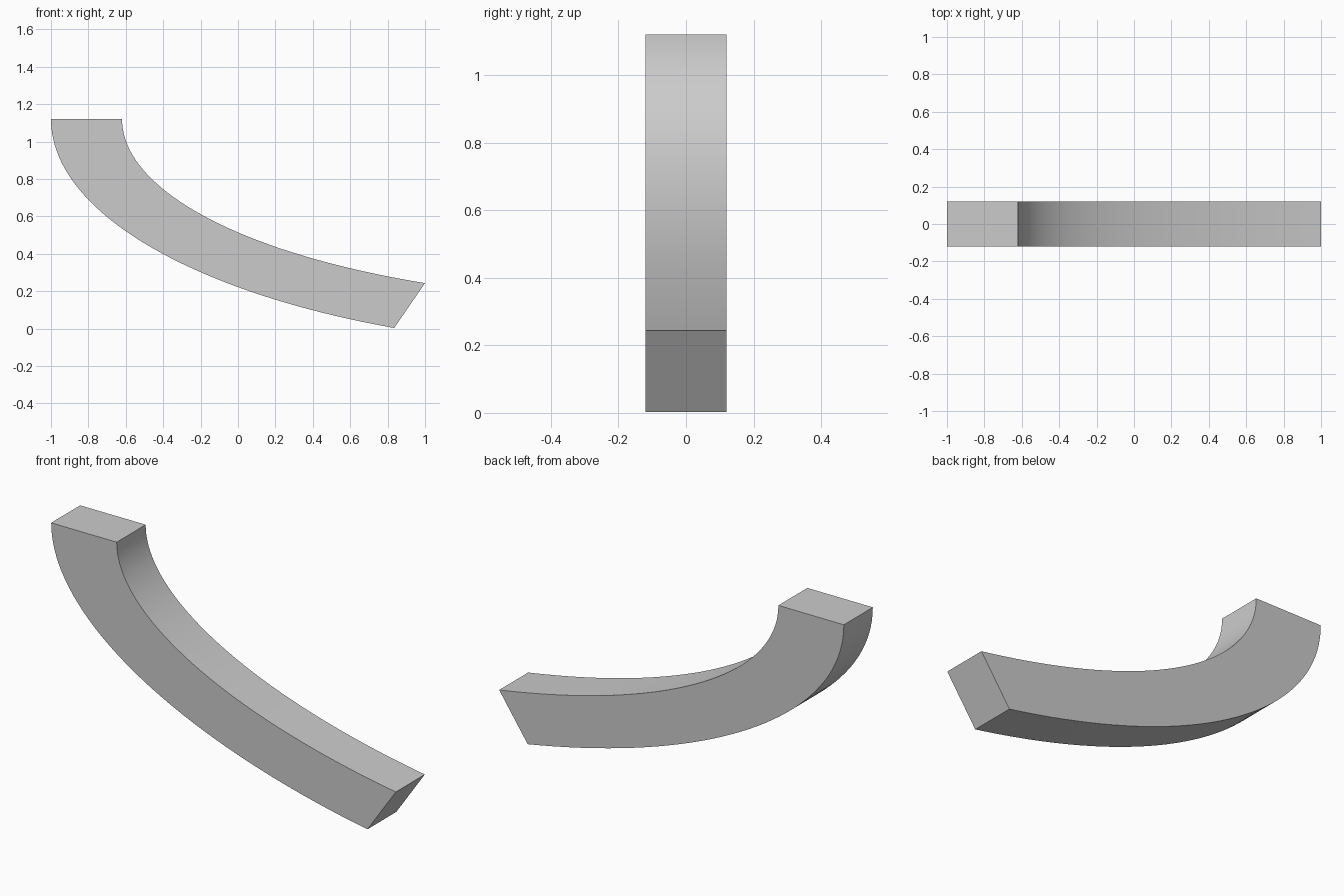
import bpy, bmesh, math

if "Cube" in bpy.data.objects:
    bpy.data.objects.remove(bpy.data.objects["Cube"])

TOP = 1.12      # height of the flat top end
HALF = 0.12     # half thickness in y
STEPS = 40


def arc(x_start, x_end, a, b):
    """Elliptical arc dropping from the top end to x_end, as (x, z) points."""
    cx = x_start + a
    t_end = math.acos((cx - x_end) / a)
    return [(cx - a * math.cos(t_end * i / STEPS),
             TOP - b * math.sin(t_end * i / STEPS)) for i in range(STEPS + 1)]


# Side profile: outer curve down, inner curve back up
outer = arc(-1.0, 0.835, 3.148, 1.229)
inner = arc(-0.62, 1.0, 2.83, 0.970)
profile = outer + inner[::-1]

# Extrude the profile through the thickness
bm = bmesh.new()
face = bm.faces.new([bm.verts.new((x, -HALF, z)) for x, z in profile])
ext = bmesh.ops.extrude_face_region(bm, geom=[face])
moved = [g for g in ext["geom"] if isinstance(g, bmesh.types.BMVert)]
bmesh.ops.translate(bm, vec=(0, 2 * HALF, 0), verts=moved)
bmesh.ops.recalc_face_normals(bm, faces=bm.faces)

mesh = bpy.data.meshes.new("curved_arm")
bm.to_mesh(mesh)
bm.free()
arm = bpy.data.objects.new("curved_arm", mesh)
bpy.context.collection.objects.link(arm)

# Smooth curved sides, crisp edges
bpy.context.view_layer.objects.active = arm
arm.select_set(True)
bpy.ops.object.shade_smooth_by_angle(angle=math.radians(30))
